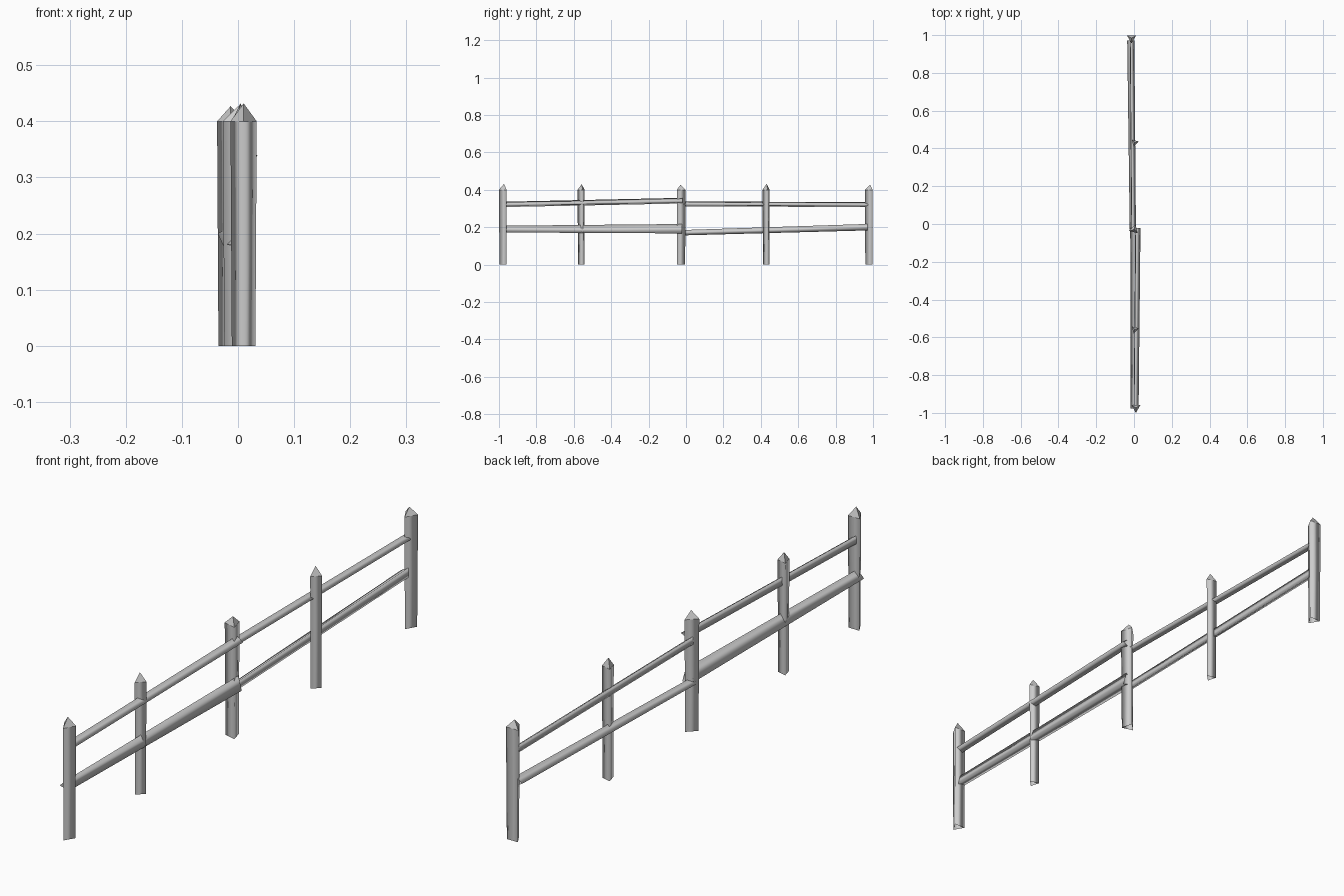
import bpy
from math import cos, sin, radians

if "Cube" in bpy.data.objects:
    bpy.data.objects.remove(bpy.data.objects["Cube"])

SIDES = [(k, (k + 1) % 3, 3 + (k + 1) % 3, 3 + k) for k in range(3)]


def ring(r, apex):
    # Three corners of a rough split-timber section, one at the given angle
    return [(r * cos(radians(apex + k * 120)), r * sin(radians(apex + k * 120))) for k in range(3)]


def build(name, verts, faces):
    me = bpy.data.meshes.new(name)
    me.from_pydata(verts, [], faces)
    me.update()
    ob = bpy.data.objects.new(name, me)
    bpy.context.collection.objects.link(ob)
    for i, p in enumerate(me.polygons):
        p.use_smooth = i < 3          # long sides smooth, point faceted


def post(name, x, y, r, apex, tip):
    # Tapered three-sided post with open foot and pointed top
    v = [(x + a, y + b, 0) for a, b in ring(r * 0.9, apex)]
    v += [(x + a, y + b, 0.4) for a, b in ring(r, apex)]
    v.append((x, y, tip))
    build(name, v, SIDES + [(3 + k, 3 + (k + 1) % 3, 6) for k in range(3)])


def rail(name, start, end, r0, r1, apex):
    # Three-sided rail running along y
    v = []
    for (x, y, z), r in ((start, r0), (end, r1)):
        v += [(x + a, y, z + b) for a, b in ring(r, apex)]
    build(name, v, [f[::-1] for f in SIDES])


# Posts, front to back
post("front_post", 0.01, -0.973, 0.027, -90, 0.432)
post("front_middle_post", 0.004, -0.558, 0.0225, 135, 0.43)
post("centre_post", 0.0, -0.029, 0.028, -45, 0.427)
post("back_middle_post", 0.004, 0.431, 0.0225, 135, 0.432)
post("back_post", -0.013, 0.984, 0.028, -90, 0.427)

# Rails, two per half
rail("front_upper_rail", (0.008, -0.972, 0.321), (0.017, -0.02, 0.341), 0.0165, 0.0175, -5)
rail("front_lower_rail", (0.003, -0.978, 0.187), (0.009, -0.022, 0.188), 0.0215, 0.03, 195)
rail("back_upper_rail", (-0.005, -0.04, 0.324), (-0.013, 0.972, 0.32), 0.0155, 0.015, -5)
rail("back_lower_rail", (-0.006, -0.03, 0.17), (-0.016, 0.972, 0.2), 0.0165, 0.02, 180)
